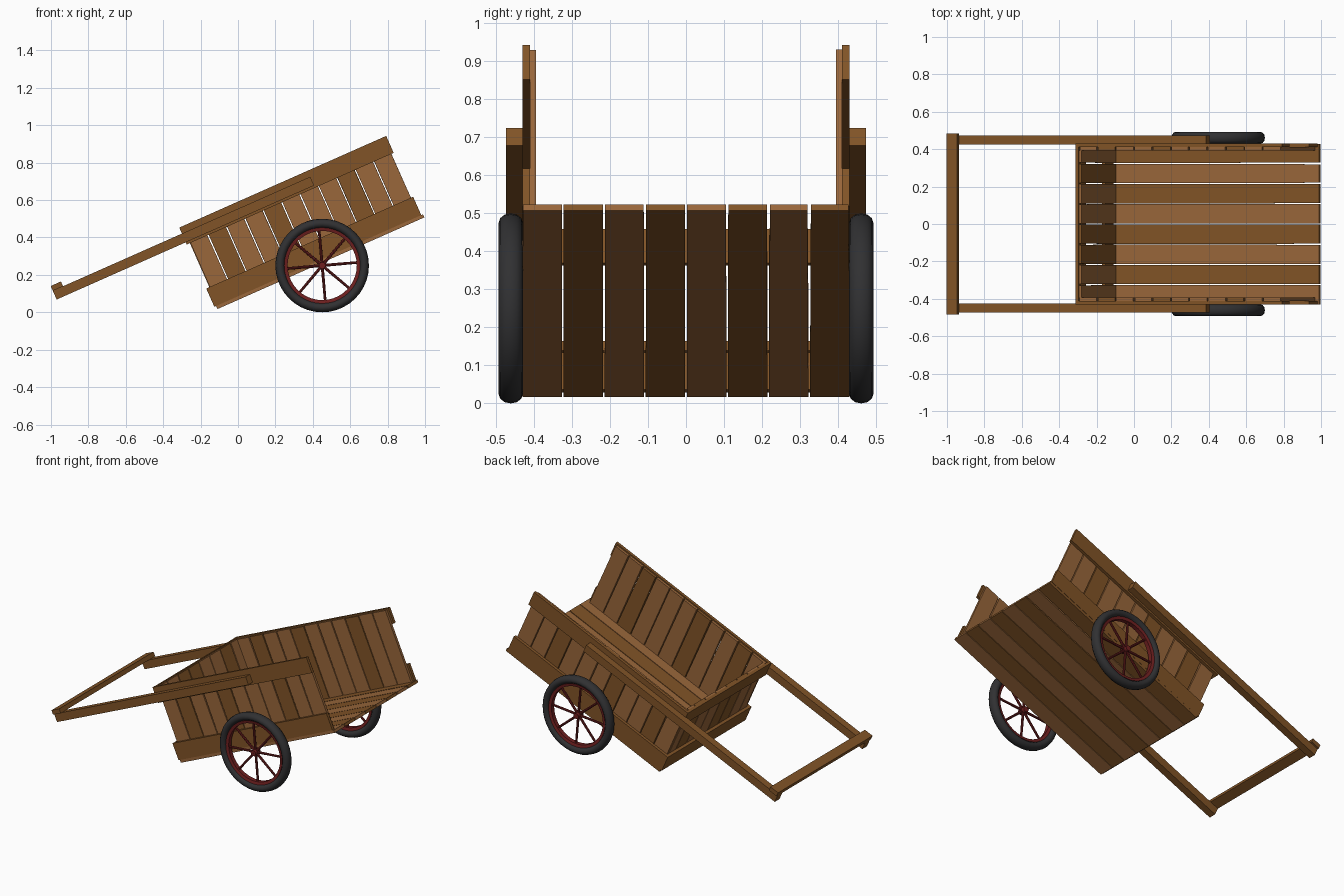
import bpy, bmesh, math, random
from mathutils import Matrix, Vector

if "Cube" in bpy.data.objects:
    bpy.data.objects.remove(bpy.data.objects["Cube"])

random.seed(4)
# tilted cart frame: x along the bed, y across, z up from the bed underside
TILT = Matrix.Translation((-0.11, 0, 0.017)) @ Matrix.Rotation(-math.radians(23.9), 4, 'Y')


def material(name, rgb):
    m = bpy.data.materials.new(name)
    m.diffuse_color = (*rgb, 1)
    m.use_nodes = True
    m.node_tree.nodes["Principled BSDF"].inputs["Base Color"].default_value = m.diffuse_color
    return m


LIGHT = material("light_wood", (0.32, 0.135, 0.043))
DARK = material("dark_wood", (0.22, 0.088, 0.02))
RUBBER = material("rubber", (0.03, 0.03, 0.032))
RED = material("red_metal", (0.16, 0.014, 0.014))


def add(name, bm, mat, matrix):
    bmesh.ops.transform(bm, matrix=matrix, verts=bm.verts)
    bmesh.ops.recalc_face_normals(bm, faces=bm.faces)
    me = bpy.data.meshes.new(name)
    bm.to_mesh(me)
    bm.free()
    me.materials.append(mat)
    ob = bpy.data.objects.new(name, me)
    bpy.context.collection.objects.link(ob)
    return ob


def board(name, x, y, z, mat, wobble=None):
    """Box from ranges; wobble = (long axis, width axis) tapers the plank slightly."""
    bm = bmesh.new()
    bmesh.ops.create_cube(bm, size=1)
    for v in bm.verts:
        v.co = Vector([r[0] + (c + 0.5) * (r[1] - r[0]) for r, c in zip((x, y, z), v.co)])
    if wobble:
        long, wide = wobble
        mid = sum(v.co[wide] for v in bm.verts) / 8
        top = max(v.co[long] for v in bm.verts)
        cut = random.uniform(0, 0.003)
        for v in bm.verts:
            if v.co[long] > top - 1e-5:
                v.co[wide] -= math.copysign(cut, v.co[wide] - mid)
    return add(name, bm, mat, TILT)


def lathe(name, profile, steps, mat, matrix):
    """Closed (radius, y) profile revolved around the y axis."""
    bm = bmesh.new()
    rings = []
    for i in range(steps):
        a = 2 * math.pi * i / steps
        rings.append([bm.verts.new((r * math.cos(a), y, r * math.sin(a))) for r, y in profile])
    n = len(profile)
    for i in range(steps):
        p, q = rings[i], rings[(i + 1) % steps]
        for j in range(n):
            bm.faces.new((p[j], p[(j + 1) % n], q[(j + 1) % n], q[j]))
    return add(name, bm, mat, matrix)


# floor planks
for i in range(8):
    y = -0.432 + i * 0.108
    board(f"floor_plank_{i}", (0, 1.21), (y + 0.002, y + 0.106), (0, 0.018),
          (LIGHT, DARK)[i % 2], (0, 1))

# front panel planks and cross rails
for i in range(8):
    y = -0.432 + i * 0.108
    lo, hi = max(y + 0.002, -0.395), min(y + 0.106, 0.395)
    board(f"front_plank_{i}", (0.008, 0.023), (lo, hi), (0.018, 0.475),
          DARK if i in (2, 3, 6) else LIGHT, (2, 1))
board("front_lower_rail", (-0.01, 0.008), (-0.43, 0.43), (0.018, 0.125), DARK)
board("front_upper_rail", (-0.01, 0.008), (-0.43, 0.43), (0.382, 0.48), DARK)

# both sides: planks, rails and handle bar
for s, side in ((-1, "right"), (1, "left")):
    for i in range(11):
        x = 0.008 + i * 0.1075
        board(f"{side}_side_plank_{i}", (x + 0.002, x + 0.1045),
              sorted((s * 0.394, s * 0.411)), (0.018, 0.476 - random.uniform(0, 0.004)),
              DARK if i in (1, 4, 8) else LIGHT, (2, 0))
    rail_y = sorted((s * 0.411, s * 0.43))
    board(f"{side}_lower_rail", (-0.01, 1.2), rail_y, (0.018, 0.125), DARK)
    board(f"{side}_upper_rail", (-0.01, 1.2), rail_y, (0.382, 0.481), DARK)
    board(f"{side}_handle_bar", (-0.765, 0.74), sorted((s * 0.425, s * 0.473)),
          (0.395, 0.446), DARK)

# handle crossbar
board("handle_crossbar", (-0.765, -0.705), (-0.485, 0.485), (0.446, 0.474), DARK)

# wheels
tyre = [(0.225 + 0.025 * math.cos(a), 0.032 * math.sin(a))
        for a in (2 * math.pi * k / 12 for k in range(12))]
rim = [(0.185, -0.014), (0.203, -0.018), (0.203, 0.018), (0.185, 0.014)]
hub = [(0.001, -0.026), (0.018, -0.026), (0.018, 0.026), (0.001, 0.026)]
for s, side in ((-1, "right"), (1, "left")):
    place = Matrix.Translation((0.45, s * 0.461, 0.25))
    ob = lathe(f"{side}_tyre", tyre, 40, RUBBER, place)
    ob.data.polygons.foreach_set("use_smooth", [True] * len(ob.data.polygons))
    lathe(f"{side}_rim", rim, 40, RED, place)
    lathe(f"{side}_hub", hub, 12, RED, place)
    for k in range(8):
        bm = bmesh.new()
        bmesh.ops.create_cone(bm, cap_ends=True, segments=8, radius1=0.008, radius2=0.007,
                              depth=0.18, matrix=Matrix.Translation((0, 0, 0.1)))
        add(f"{side}_spoke_{k}", bm, RED,
            place @ Matrix.Rotation(math.radians(45 * k - 5), 4, 'Y'))
